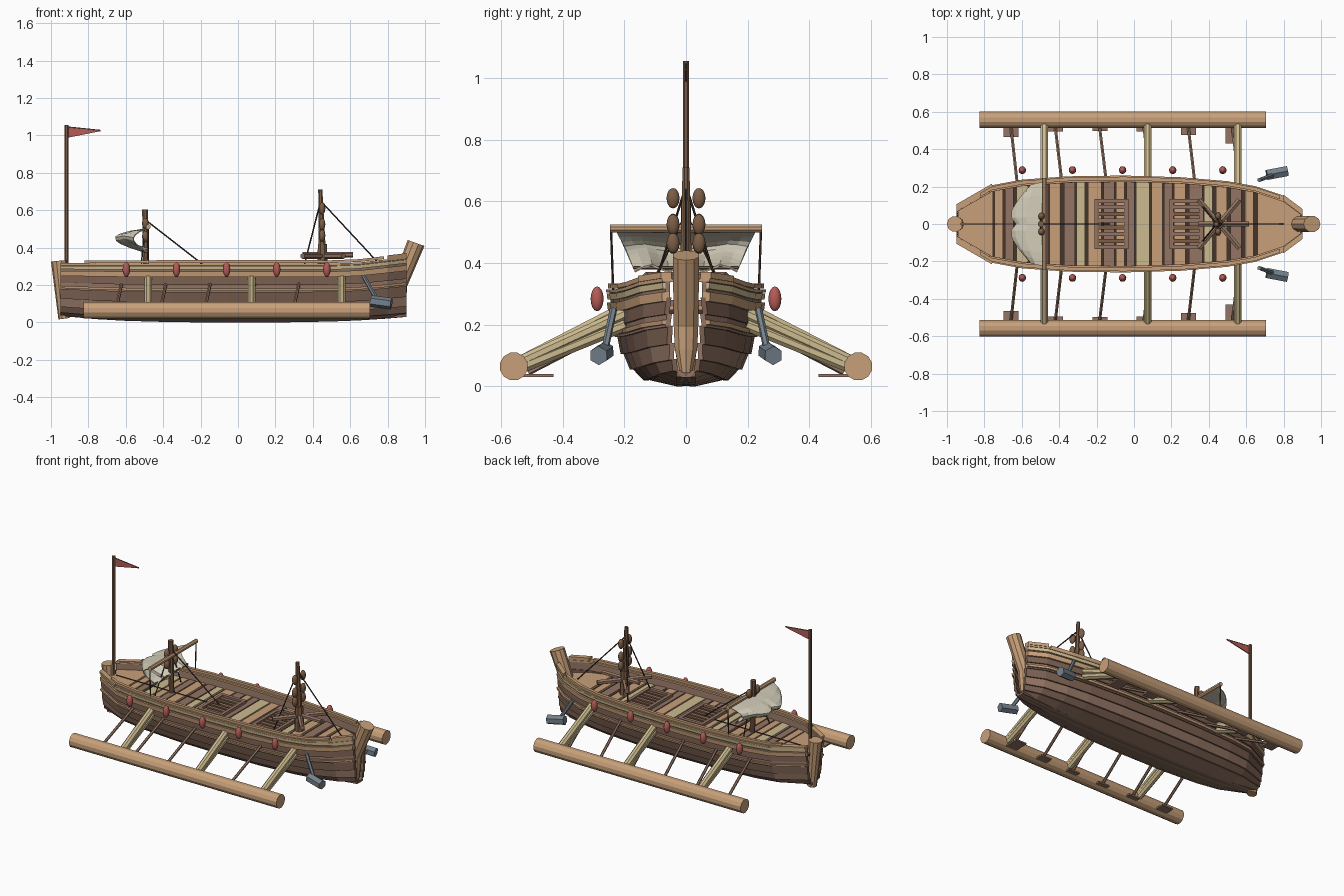
import bpy, bmesh, math, random
from mathutils import Vector

random.seed(4)
cube = bpy.data.objects.get("Cube")
if cube:
    bpy.data.objects.remove(cube, do_unlink=True)


def material(name, rgb):
    m = bpy.data.materials.new(name)
    m.use_nodes = True
    col = tuple((c / 255) ** 2.2 for c in rgb) + (1,)
    m.diffuse_color = col
    m.node_tree.nodes["Principled BSDF"].inputs["Base Color"].default_value = col
    return m


TAN = material("tan wood", (198, 158, 120))
PALE = material("pale wood", (204, 186, 142))
BROWN = material("brown wood", (146, 116, 100))
HULL = material("hull wood", (122, 96, 82))
MAST = material("mast wood", (124, 94, 72))
ROPE = material("dark rope", (70, 56, 48))
RED = material("red", (178, 92, 88))
IRON = material("grey iron", (116, 128, 138))
CLOTH = material("sail cloth", (208, 202, 182))


def make(name, verts, faces, mat):
    me = bpy.data.meshes.new(name)
    me.from_pydata([tuple(v) for v in verts], [], faces)
    me.materials.append(mat)
    bm = bmesh.new()
    bm.from_mesh(me)
    bmesh.ops.recalc_face_normals(bm, faces=bm.faces)
    bm.to_mesh(me)
    bm.free()
    ob = bpy.data.objects.new(name, me)
    bpy.context.collection.objects.link(ob)
    return ob


def loft(name, rings, mat):
    """Closed skin through rings of equal point count."""
    n = len(rings[0])
    faces = [[r * n + i, r * n + (i + 1) % n, (r + 1) * n + (i + 1) % n, (r + 1) * n + i]
             for r in range(len(rings) - 1) for i in range(n)]
    last = (len(rings) - 1) * n
    faces += [list(range(n)), list(range(last, last + n))]
    return make(name, [p for ring in rings for p in ring], faces, mat)


def rod(name, a, b, r, mat, sides=8, r2=None):
    a, b = Vector(a), Vector(b)
    q = (b - a).to_track_quat('Z', 'Y')
    rings = []
    for c, rad in ((a, r), (b, r2 or r)):
        rings.append([c + q @ Vector((rad * math.cos(t), rad * math.sin(t), 0))
                      for t in (math.tau * (i + .5) / sides for i in range(sides))])
    return loft(name, rings, mat)


def box(name, lo, hi, mat):
    rings = [[(lo[0], lo[1], z), (hi[0], lo[1], z), (hi[0], hi[1], z), (lo[0], hi[1], z)]
             for z in (lo[2], hi[2])]
    return loft(name, rings, mat)


def ball(name, at, size, mat):
    bpy.ops.mesh.primitive_uv_sphere_add(segments=12, ring_count=8, location=at)
    ob = bpy.context.object
    ob.name = name
    ob.scale = size
    ob.data.materials.append(mat)
    bpy.ops.object.shade_smooth()


def interp(table, x):
    for (a, p), (b, q) in zip(table, table[1:]):
        if x <= b:
            return p + (q - p) * max(0, (x - a) / (b - a))
    return table[-1][1]


# Hull shape: plan half-width along x, and section width by height
PLAN = [(-.95, .085), (-.76, .195), (-.6, .225), (-.35, .243), (-.05, .247),
        (.25, .238), (.5, .217), (.65, .19), (.8, .14), (.9, .065)]
SECTION = [(0, .08), (.02, .52), (.055, .7), (.105, .82), (.16, .9), (.2, .94), (.25, .97), (.31, 1)]


def half(x):
    return interp(PLAN, x)


def hull_point(x, z, out, side):
    rise = .035 * abs(x / .95) ** 3 * (1 - z / .31)
    sheer = .035 * max(0, (x - .6) / .3) * z / .31
    return (x, side * (half(x) * interp(SECTION, z) + out), z + rise + sheer)


def strake(name, z0, z1, o0, o1, thick, mat, x0=-.95, x1=.9):
    xs = [x0] + [x for x, w in PLAN if x0 < x < x1] + [x1]
    for side, word in ((1, "left"), (-1, "right")):
        rings = [[hull_point(x, z, o, side) for z, o in
                  ((z0, o0), (z1, o1), (z1, o1 - thick), (z0, o0 - thick))] for x in xs]
        loft(f"{name}_{word}", rings, mat)


# Overlapping hull planks
for i in range(6):
    strake(f"hull_plank_{i}", SECTION[i][0], SECTION[i + 1][0] + .004,
           .009, 0, .016, HULL if i % 2 else BROWN)
strake("lower_wale", .168, .182, .018, .018, .02, TAN)
strake("upper_wale", .242, .272, .014, .014, .022, TAN)
strake("bulwark", .25, .305, .002, .002, .014, BROWN)
strake("bulwark_strip", .282, .302, .011, .011, .016, PALE)
strake("cap_rail", .304, .315, .012, .012, .034, TAN)
strake("top_rail", .318, .333, .006, .006, .02, TAN, -.82, .78)
strake("bow_rail", .315, .335, .016, .016, .034, TAN, .8, .9)
strake("stern_rail", .305, .32, .02, .02, .036, TAN, -.95, -.76)
xs = [x for x, w in PLAN]
loft("keel_plank", [[(x, s * w, .035 * abs(x / .95) ** 3 + h) for s, w, h in
     ((-1, .03, .001), (1, .03, .001), (1, .03, .015), (-1, .03, .015))] for x in xs], HULL)


# Deck planks over a dark underdeck
def deck_piece(name, x0, x1, z0, z1, mat, inset=.014):
    cuts = [x0] + [x for x in xs if x0 < x < x1] + [x1]
    loft(name, [[(x, s * (half(x) * .97 - inset), z) for s, z in
         ((-1, z0), (1, z0), (1, z1), (-1, z1))] for x in cuts], mat)


deck_piece("underdeck", -.94, .89, .235, .25, ROPE)
deck_piece("stern_deck", -.94, -.755, .25, .264, TAN)
deck_piece("bow_deck", .66, .89, .25, .264, TAN)
x, i = -.745, 0
while x < .64:
    w = min(random.choice((.045, .06, .072)), .652 - x)
    deck_piece(f"deck_plank_{i}", x, x + w, .25, .262, (TAN, BROWN, PALE, TAN, BROWN)[i % 5])
    x += w + random.choice((.007, .01, .018))
    i += 1
rod("deck_seam", (-.9, 0, .266), (-.2, 0, .266), .003, ROPE, 4)

# Hatches
for n, c in enumerate((-.12, .28)):
    for s in (-1, 1):
        box("hatch_side", (c - .09, s * .122 - .011, .26), (c + .09, s * .122 + .011, .28), BROWN)
        box("hatch_end", (c + s * .08 - .011, -.13, .26), (c + s * .08 + .011, .13, .28), BROWN)
    for k in range(6):
        y = -.09 + k * .036
        box("hatch_slat", (c - .07, y - .011, .26), (c + .07, y + .011, .272), BROWN if k % 2 else MAST)

# Stem and stern posts
def post(name, path):
    loft(name, [[(px + r * math.cos(math.tau * k / 10), r * math.sin(math.tau * k / 10),
                  z + slope * math.cos(math.tau * k / 10)) for k in range(10)]
                for px, z, r, slope in path], TAN)


post("bow_post", [(.87, .035, .018, 0), (.862, .12, .038, 0), (.862, .2, .042, -.008), (.952, .425, .045, -.016)])
post("stern_post", [(-.93, .02, .03, .004), (-.957, .33, .043, .004)])
rod("flag_pole", (-.917, 0, .27), (-.917, 0, 1.055), .011, MAST)
rod("flag_spar", (-.917, 0, 1.045), (-.735, 0, 1.026), .004, MAST, 6)
loft("flag", [[(-.91, y, 1.042), (-.73, y, 1.024), (-.91, y, .988)] for y in (-.003, .003)], RED)

# Outriggers, arms, fenders and anchors on both sides
for s, word in ((1, "left"), (-1, "right")):
    rod(f"float_log_{word}", (-.825, s * .558, .065), (.705, s * .558, .065), .046, TAN, 12)
    for ax in (-.48, .073, .555):
        for dz in (0, -.035):
            rod(f"thick_arm_{word}", (ax, s * (half(ax) - .01), .235 + dz),
                (ax, s * .535, .08 + dz / 2), .022, PALE, 8)
    for k in range(6):
        ax = -.657 + k * .237
        rod(f"thin_arm_{word}", (ax + .035, s * (half(ax) - .02), .21), (ax, s * .51, .045), .009, BROWN, 6)
        inner = (.465, .495, .498, .495, .475, .43)[k]
        box(f"arm_pad_{word}", (ax - .04, min(s * inner, s * .54), .03),
            (ax + .04, max(s * inner, s * .54), .04), BROWN)
    for k in range(5):
        ball(f"fender_{word}", (-.597 + k * .268, s * .288, .284), (.02, .021, .04), RED)
    rod(f"anchor_shaft_{word}", (.67, s * .235, .25), (.75, s * .265, .11), .012, IRON, 6)
    rod(f"anchor_head_{word}", (.71, s * .262, .115), (.82, s * .283, .1), .031, IRON, 6)

# Aft mast with yard and gathered sail
rod("aft_mast", (-.49, 0, .25), (-.497, 0, .605), .017, MAST)
rod("aft_yard", (-.48, -.247, .512), (-.48, .247, .512), .014, TAN)
rod("aft_boom", (-.49, -.17, .385), (-.49, .17, .385), .006, MAST, 6)
N, M = 12, 8
verts = []
for a in range(N + 1):
    for b in range(M + 1):
        u, v = a / N * 2 - 1, b / M
        belly = .07 + .12 * abs(math.cos(u * 1.5)) - .04 * math.exp(-(u * 7) ** 2)
        verts.append((-.482 - belly * math.sin(math.pi * v ** .8), u * (.225 - .06 * v),
                      .505 - .125 * v + .012 * math.cos(u * 9) * v))
faces = [[a * (M + 1) + b, a * (M + 1) + b + 1, (a + 1) * (M + 1) + b + 1, (a + 1) * (M + 1) + b]
         for a in range(N) for b in range(M)]
sail = make("sail", verts, faces, CLOTH)
sail.modifiers.new("thickness", 'SOLIDIFY').thickness = .005

# Fore mast with radial beams
rod("fore_mast", (.455, 0, .25), (.44, 0, .71), .024, MAST, 8, .012)
for ang in (50, -50):
    dx, dy = .17 * math.cos(math.radians(ang)), .17 * math.sin(math.radians(ang))
    rod("fore_beam", (.455 - dx, -dy, .355), (.455 + dx, dy, .355), .016, BROWN, 6)
rod("fore_long_beam", (.345, 0, .362), (.615, 0, .362), .015, BROWN, 6)
rod("fore_mast_collar", (.453, 0, .25), (.451, 0, .42), .032, MAST, 8, .026)

# Pulley blocks and rigging
for s in (-1, 1):
    for z in (.61, .525, .465):
        ball("fore_block", (.45, s * .042, z), (.017, .021, .033), MAST)
    ball("aft_block", (-.495, s * .042, .53), (.018, .02, .03), MAST)
    ball("aft_block", (-.495, s * .042, .46), (.018, .02, .03), MAST)
    rod("yard_rope", (-.48, s * .243, .512), (-.48, s * .236, .31), .004, ROPE, 5)
    rod("aft_stay", (-.495, 0, .56), (-.52, s * .14, .27), .004, ROPE, 5)
    rod("fore_back_stay", (.442, 0, .65), (.345, s * .12, .27), .004, ROPE, 5)
rod("aft_fore_stay", (-.49, 0, .545), (-.13, 0, .265), .004, ROPE, 5)
rod("fore_stay", (.442, 0, .65), (.8, 0, .265), .004, ROPE, 5)
